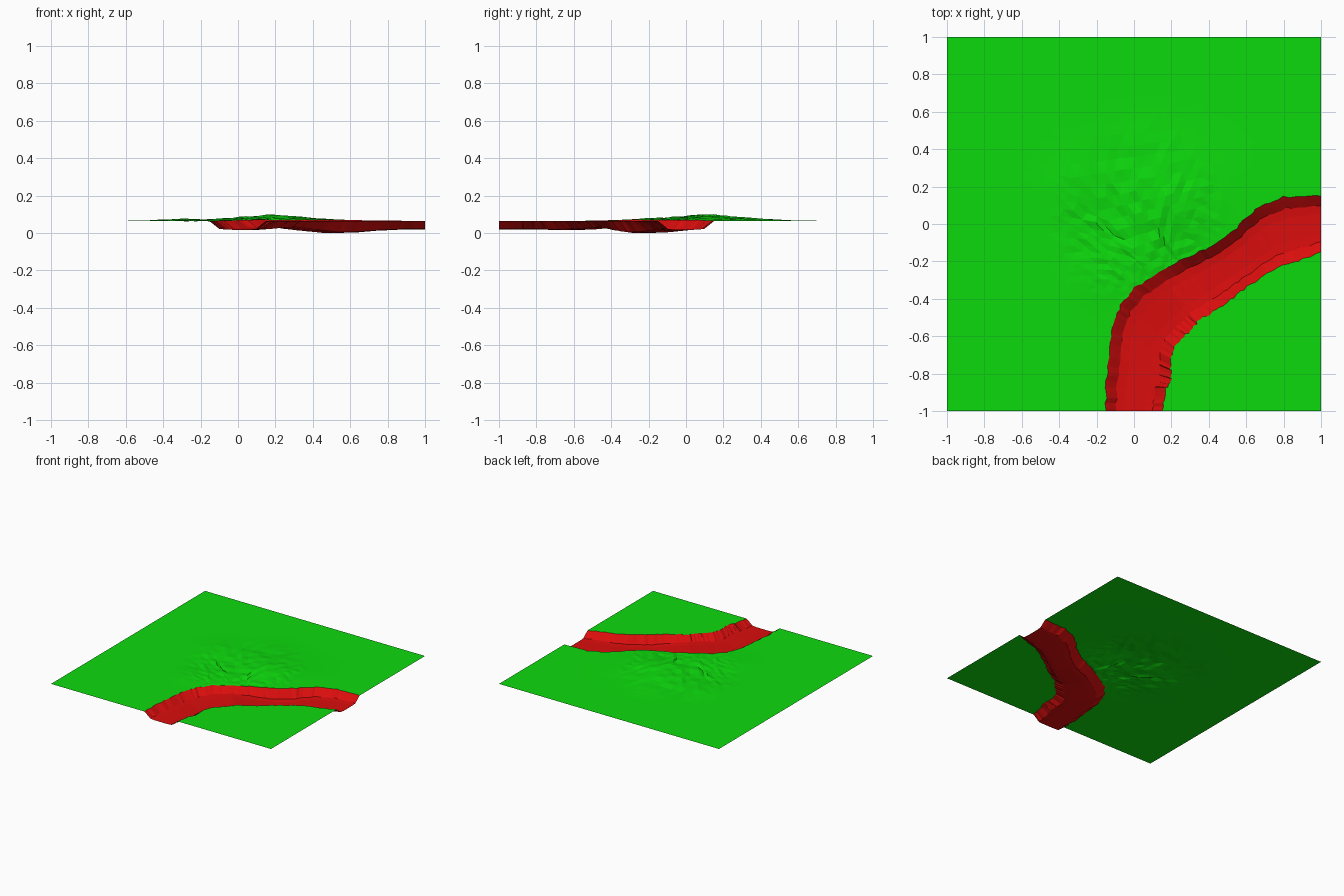
import bpy, bmesh, math, random

random.seed(4)
cube = bpy.data.objects.get("Cube")
if cube:
    bpy.data.objects.remove(cube)

GROUND_Z = 0.065
STEPS = 6      # stations between two control points
ROWS = 22      # rows from a bank to the tile border


def material(name, rgb):
    mat = bpy.data.materials.new(name)
    mat.use_nodes = True
    mat.diffuse_color = (*rgb, 1)
    mat.node_tree.nodes["Principled BSDF"].inputs["Base Color"].default_value = (*rgb, 1)
    return mat


def mix(a, b, t):
    return tuple(p + (q - p) * t for p, q in zip(a, b))


def resample(points, counts):
    line = [mix(a, b, i / n) for a, b, n in zip(points, points[1:], counts) for i in range(n)]
    return line + [points[-1]]


def hill(x, y):
    """Low rise in the middle of the tile, with a few side lobes."""
    z = GROUND_Z
    for cx, cy, r, h in ((0.16, 0.12, 0.15, 0.026), (-0.3, 0.2, 0.11, 0.010),
                         (0.02, -0.19, 0.10, 0.010), (0.38, 0.12, 0.2, 0.008),
                         (-0.22, -0.3, 0.10, 0.006), (0.05, 0.4, 0.12, 0.006)):
        z += h * math.exp(-((x - cx) ** 2 + (y - cy) ** 2) / (2 * r * r))
    return z


def rough(x, y):
    """Uneven soil that fades out away from the rise."""
    fade = max(0, 1 - math.hypot(x - 0.02, y - 0.06) / 0.5)
    return random.uniform(-0.007, 0.006) * min(1, 2 * fade)


def sheet(name, rows, mat):
    """Skin a list of equally long vertex rows."""
    bm = bmesh.new()
    grid = [[bm.verts.new(p) for p in row] for row in rows]
    for r0, r1 in zip(grid, grid[1:]):
        for a, b, c, d in zip(r0, r0[1:], r1[1:], r1):
            bm.faces.new((a, b, c, d))
    bmesh.ops.remove_doubles(bm, verts=bm.verts, dist=1e-5)
    bmesh.ops.triangulate(bm, faces=bm.faces)
    bmesh.ops.recalc_face_normals(bm, faces=bm.faces)
    if sum(f.normal.z for f in bm.faces) < 0:
        bmesh.ops.reverse_faces(bm, faces=bm.faces)
    mesh = bpy.data.meshes.new(name)
    bm.to_mesh(mesh)
    bm.free()
    mesh.materials.append(mat)
    obj = bpy.data.objects.new(name, mesh)
    bpy.context.collection.objects.link(obj)


grass = material("grass green", (0.004, 0.7, 0.004))
clay = material("channel red", (0.7, 0.004, 0.004))

# Channel course: outer bank x, y, inner bank x, y, bed height
course = [
    (-0.15, -1, 0.15, -1, 0.018), (-0.15, -0.87, 0.17, -0.88, 0.018),
    (-0.135, -0.7, 0.2, -0.82, 0.018), (-0.12, -0.55, 0.19, -0.72, 0.016),
    (-0.07, -0.43, 0.22, -0.65, 0.018), (0, -0.34, 0.29, -0.58, 0.025),
    (0.12, -0.27, 0.35, -0.51, 0.03), (0.24, -0.2, 0.46, -0.45, 0.015),
    (0.41, -0.12, 0.57, -0.36, 0), (0.55, -0.02, 0.68, -0.29, 0.003),
    (0.65, 0.08, 0.78, -0.22, 0.012), (0.8, 0.145, 0.9, -0.19, 0.018),
    (1, 0.15, 1, -0.15, 0.018)]
stations = resample(course, [STEPS] * (len(course) - 1))
last = len(stations) - 1


def bank(first):
    """Bank line with slightly ragged edges, exact at the tile border."""
    line = []
    for i, s in enumerate(stations):
        j = 0 if i in (0, last) else 0.006
        x = s[first] + random.uniform(-j, j)
        y = s[first + 1] + random.uniform(-j, j)
        line.append((min(x, 1), max(y, -1), hill(x, y)))
    return line


outer_bank, inner_bank = bank(0), bank(2)

# Channel: cross-section as (position across, share of full depth)
section = [(0, 0), (0.07, 0.35), (0.18, 0.93), (0.32, 1),
           (0.68, 1), (0.82, 0.93), (0.93, 0.35), (1, 0)]
channel = []
for a, b, s in zip(outer_bank, inner_bank, stations):
    row = []
    for t, depth in section:
        x, y, z = mix(a, b, t)
        row.append((x, y, z + (s[4] - z) * depth))
    channel.append(row)
sheet("channel", channel, clay)


# Ground: rows run from each bank out to the tile border
def ground(name, line, border):
    rows = []
    for a, b in zip(line, border):
        row = [a]
        for k in range(1, ROWS + 1):
            x, y = mix(a[:2], b, (k / ROWS) ** 1.3)
            row.append((x, y, hill(x, y) + rough(x, y)))
        rows.append(row)
    sheet(name, rows, grass)


part = last // 6
ground("large_field", outer_bank,
       resample([(-0.15, -1), (-1, -1), (-1, 1), (1, 1), (1, 0.15)],
                [part, 2 * part, 2 * part, part]))
ground("small_field", inner_bank,
       resample([(0.15, -1), (1, -1), (1, -0.15)], [3 * part, 3 * part]))
